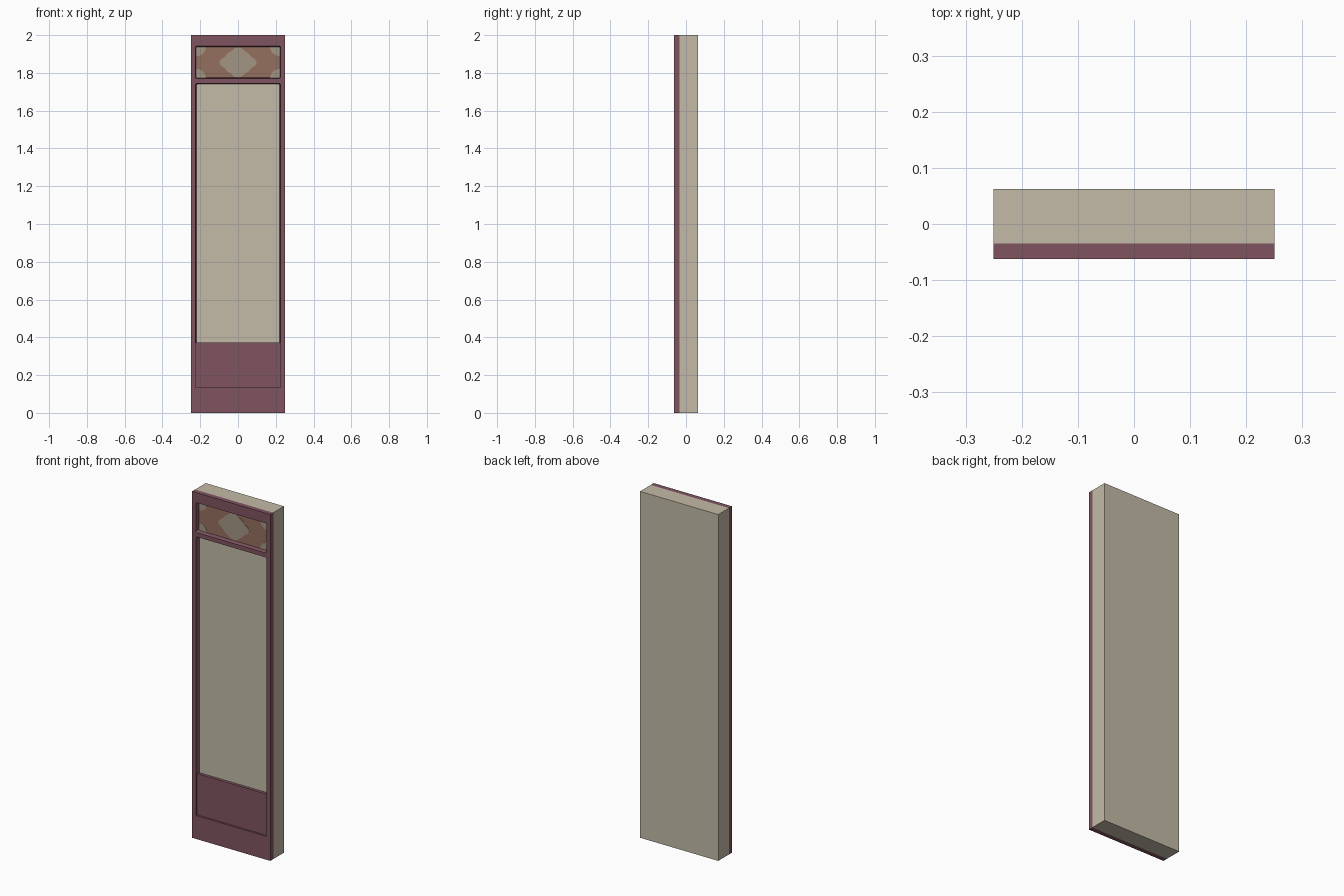
import bpy, bmesh, math
from mathutils import Vector

if "Cube" in bpy.data.objects:
    bpy.data.objects.remove(bpy.data.objects["Cube"])

FRONT, WALL, BACK = -0.0625, -0.035, 0.0625


def material(name, rgb):
    m = bpy.data.materials.new(name)
    m.diffuse_color = (*rgb, 1)
    m.use_nodes = True
    m.node_tree.nodes["Principled BSDF"].inputs["Base Color"].default_value = m.diffuse_color
    return m


BEIGE = material("beige plaster", (0.552, 0.497, 0.392))
MAROON = material("maroon wood", (0.216, 0.091, 0.117))
BROWN = material("terracotta brown", (0.300, 0.160, 0.117))
PALE = material("pale taupe", (0.370, 0.300, 0.235))


def finish(name, bm, mat):
    bmesh.ops.recalc_face_normals(bm, faces=bm.faces[:])
    me = bpy.data.meshes.new(name)
    bm.to_mesh(me)
    bm.free()
    ob = bpy.data.objects.new(name, me)
    me.materials.append(mat)
    bpy.context.collection.objects.link(ob)
    return ob


def prism(name, outline, y0, y1, mat):
    """Extrude an x-z outline from y0 (front) to y1 (back)."""
    bm = bmesh.new()
    a = [bm.verts.new((x, y0, z)) for x, z in outline]
    b = [bm.verts.new((x, y1, z)) for x, z in outline]
    bm.faces.new(a)
    bm.faces.new(b[::-1])
    n = len(a)
    for i in range(n):
        bm.faces.new((a[i], b[i], b[(i + 1) % n], a[(i + 1) % n]))
    return finish(name, bm, mat)


def rect(x, z0, z1):
    return [(-x, z0), (x, z0), (x, z1), (-x, z1)]


def opening(x, z0, z1, r_low, r_top):
    """Rectangle with rounded corners, fixed point count."""
    pts = []
    for cx, cz, sx, sz, r, a0 in ((-x, z0, 1, 1, r_low, 180), (x, z0, -1, 1, r_low, 270),
                                  (x, z1, -1, -1, r_top, 0), (-x, z1, 1, -1, r_top, 90)):
        for k in range(4):
            a = math.radians(a0 + 30 * k)
            pts.append((cx + sx * r + r * math.cos(a), cz + sz * r + r * math.sin(a)))
    return pts


# Wall slab
prism("wall_slab", rect(0.25, 0, 2), WALL, BACK, BEIGE)

# Wooden frame with two openings whose sides slope inward
S = 0.005
loops = [(rect(0.25, 0, 2), rect(0.25, 0, 2)),
         (opening(0.226, 1.770, 1.942, 0.008, 0.008),
          opening(0.226 - S, 1.770 + S, 1.942 - S, 0.006, 0.006)),
         (opening(0.226, 0.135, 1.745, 0.001, 0.010),
          opening(0.226 - S, 0.135, 1.745 - S, 0.001, 0.008))]
bm = bmesh.new()
front_edges, back_edges = [], []
for fp, bp in loops:
    f = [bm.verts.new((x, FRONT, z)) for x, z in fp]
    b = [bm.verts.new((x, WALL, z)) for x, z in bp]
    n = len(f)
    for i in range(n):
        j = (i + 1) % n
        bm.faces.new((f[i], b[i], b[j], f[j]))
        front_edges.append(bm.edges.get((f[i], f[j])))
        back_edges.append(bm.edges.get((b[i], b[j])))
for edges, ny in ((front_edges, -1), (back_edges, 1)):
    bmesh.ops.triangle_fill(bm, use_beauty=True, edges=edges, normal=Vector((0, ny, 0)))
finish("wood_frame", bm, MAROON)

# Recessed lower panel
prism("lower_panel", rect(0.225, 0.13, 0.373), -0.052, WALL, MAROON)

# Decorated upper panel
CZ, HX, HZ = 1.855, 0.222, 0.084
prism("frieze_panel", rect(HX, CZ - HZ, CZ + HZ), -0.039, WALL, BROWN)

# Central scalloped diamond, one quarter mirrored four ways
q = [(0.100, 0), (0.090, 0.017), (0.070, 0.030), (0.058, 0.046), (0.036, 0.060), (0.018, 0.076), (0, 0.080)]
right = [(x, -z) for x, z in q[:0:-1]] + q
left = [(-x, z) for x, z in right[-2:0:-1]]
prism("frieze_diamond", [(x, z + CZ) for x, z in right + left], -0.040, -0.038, PALE)

# Quarter rosettes in the corners
for sx in (-1, 1):
    for sz in (-1, 1):
        arc = [(0, 0)] + [(0.052 * math.cos(t * math.pi / 16), 0.050 * math.sin(t * math.pi / 16)) for t in range(9)]
        prism("frieze_corner", [(sx * (HX - x), CZ + sz * (HZ - z)) for x, z in arc], -0.040, -0.038, PALE)
